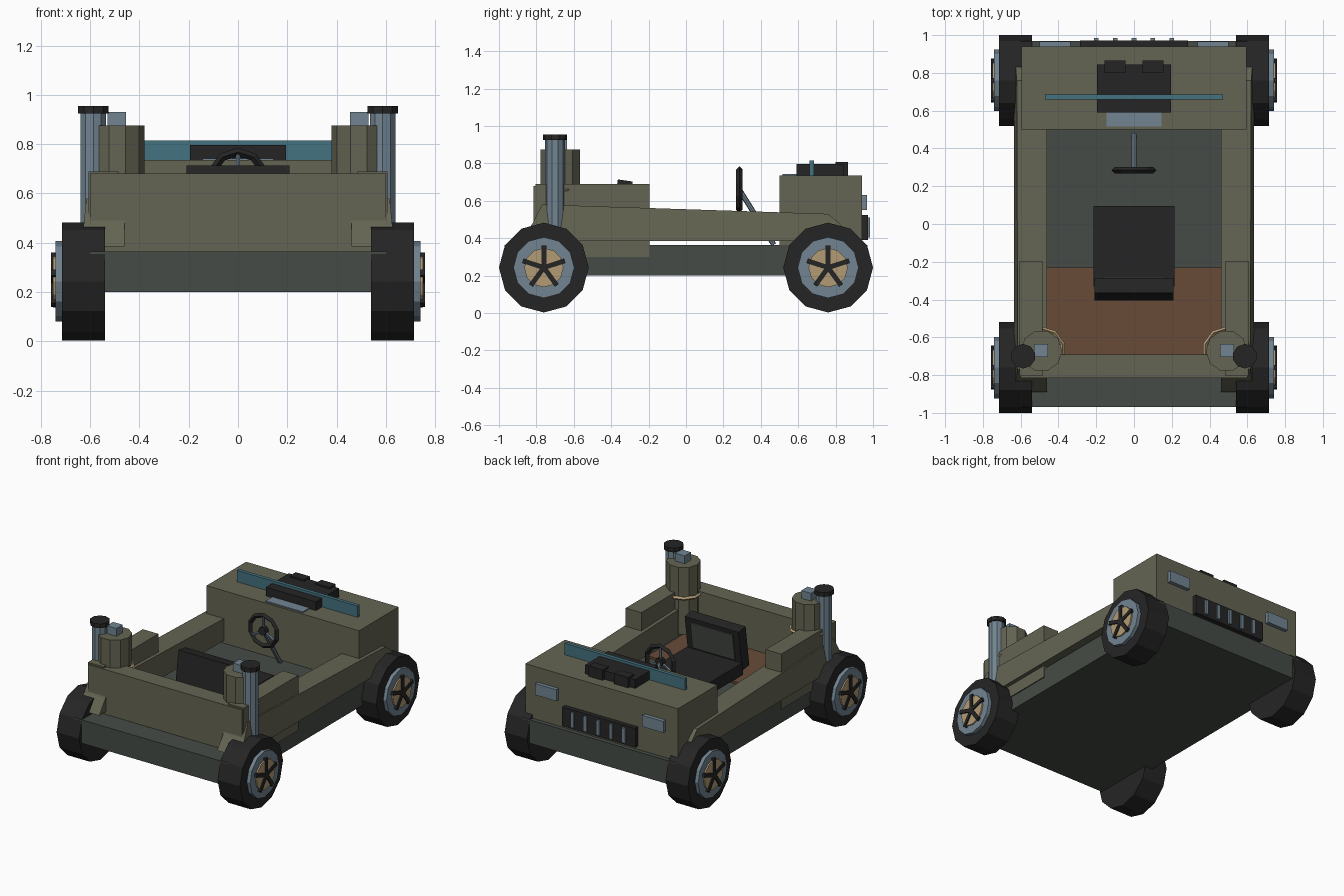
import bpy, bmesh, math
from mathutils import Matrix, Vector

if "Cube" in bpy.data.objects:
    bpy.data.objects.remove(bpy.data.objects["Cube"])


def mat(name, r, g, b):
    m = bpy.data.materials.new(name)
    lin = [((c / 255 + 0.055) / 1.055) ** 2.4 for c in (r, g, b)]
    m.diffuse_color = (*lin, 1)
    m.use_nodes = True
    m.node_tree.nodes["Principled BSDF"].inputs["Base Color"].default_value = m.diffuse_color
    return m


OLIVE = mat("olive", 100, 100, 83)
DARK = mat("dark green grey", 69, 75, 70)
BLACK = mat("black", 37, 37, 37)
STEEL = mat("blue steel", 113, 132, 145)
TAN = mat("tan", 178, 155, 117)
BROWN = mat("brown", 104, 75, 57)
TEAL = mat("teal", 68, 114, 128)


def finish(name, bm, m):
    bmesh.ops.recalc_face_normals(bm, faces=bm.faces[:])
    me = bpy.data.meshes.new(name)
    bm.to_mesh(me)
    bm.free()
    me.materials.append(m)
    ob = bpy.data.objects.new(name, me)
    bpy.context.collection.objects.link(ob)
    return ob


def box(name, m, x, y, z, rot=None):
    """Box from (min, max) ranges, optional rotation about its centre."""
    bm = bmesh.new()
    size = [b - a for a, b in (x, y, z)]
    mid = Vector([(a + b) / 2 for a, b in (x, y, z)])
    mx = Matrix.Translation(mid) @ (rot or Matrix()) @ Matrix.Diagonal((*size, 1))
    bmesh.ops.create_cube(bm, size=1, matrix=mx)
    return finish(name, bm, m)


def rod(name, m, p, q, r, n, turn=0.0, r2=None):
    """Cylinder from p to q."""
    p, q = Vector(p), Vector(q)
    d = q - p
    mx = (Matrix.Translation((p + q) / 2) @ d.to_track_quat('Z', 'Y').to_matrix().to_4x4()
          @ Matrix.Rotation(turn, 4, 'Z'))
    bm = bmesh.new()
    bmesh.ops.create_cone(bm, cap_ends=True, segments=n, radius1=r,
                          radius2=r if r2 is None else r2, depth=d.length, matrix=mx)
    return finish(name, bm, m)


def ring(name, m, centre, R, r, n, rot=None, turn=0.0):
    mx = Matrix.Translation(centre) @ (rot or Matrix())
    bm = bmesh.new()
    loops = []
    for i in range(n):
        a = 2 * math.pi * i / n + turn
        loops.append([bm.verts.new(mx @ Vector(((R + r * math.cos(t)) * math.cos(a),
                      (R + r * math.cos(t)) * math.sin(a), r * math.sin(t))))
                      for t in (0, math.pi / 2, math.pi, 3 * math.pi / 2)])
    for i in range(n):
        a, b = loops[i], loops[(i + 1) % n]
        for j in range(4):
            k = (j + 1) % 4
            bm.faces.new((a[j], b[j], b[k], a[k]))
    return finish(name, bm, m)


def side_panel(name, m, s):
    """Tapered side profile, slightly wider at the bottom."""
    prof = [(-0.89, 0.385), (-0.82, 0.48), (-0.77, 0.58), (0.76, 0.53), (0.82, 0.48), (0.88, 0.385)]
    bm = bmesh.new()
    inner = [bm.verts.new((s * 0.46, y, z)) for y, z in prof]
    outer = [bm.verts.new((s * (0.635 - 0.1 * (z - 0.385)), y, z)) for y, z in prof]
    bm.faces.new(inner)
    bm.faces.new(outer)
    for i in range(len(prof)):
        j = (i + 1) % len(prof)
        bm.faces.new((inner[i], inner[j], outer[j], outer[i]))
    return finish(name, bm, m)


# chassis, floor and body
box("chassis", DARK, (-0.6, 0.6), (-0.97, 0.97), (0.2, 0.365))
box("rear_floor", BROWN, (-0.46, 0.46), (-0.70, -0.23), (0.36, 0.38))
box("front_wall", OLIVE, (-0.6, 0.6), (-0.815, -0.69), (0.36, 0.68))
box("hood", OLIVE, (-0.595, 0.595), (0.50, 0.94), (0.36, 0.735))

# hood equipment
box("windscreen", TEAL, (-0.47, 0.47), (0.66, 0.685), (0.73, 0.815))
box("engine_block", BLACK, (-0.195, 0.195), (0.59, 0.845), (0.73, 0.797))
box("hood_plate", STEEL, (-0.145, 0.145), (0.515, 0.60), (0.73, 0.742))
for x in (-0.1, 0.1):
    box("engine_knob", BLACK, (x - 0.055, x + 0.055), (0.80, 0.865), (0.735, 0.808))

# grille and lamps
box("grille", BLACK, (-0.285, 0.285), (0.93, 0.972), (0.39, 0.525))
for i in range(-2, 3):
    box("grille_bar", STEEL, (i * 0.1 - 0.012, i * 0.1 + 0.012), (0.96, 0.985), (0.405, 0.51))

# seat
tilt = Matrix.Rotation(math.radians(-8), 4, 'X')
box("seat_cushion", BLACK, (-0.215, 0.215), (-0.33, 0.095), (0.39, 0.475))
box("seat_back", BLACK, (-0.21, 0.21), (-0.385, -0.305), (0.42, 0.71), tilt)
box("seat_pad", DARK, (-0.165, 0.165), (-0.31, -0.295), (0.485, 0.675), tilt)

# steering
upright = Matrix.Rotation(math.pi / 2, 4, 'X')
C = Vector((0, 0.285, 0.66))
ring("steering_wheel", BLACK, C, 0.108, 0.017, 10, upright, math.pi / 10)
rod("steering_column", STEEL, (0, 0.285, 0.66), (0, 0.47, 0.365), 0.014, 8)
rod("steering_hub", BLACK, (0, 0.268, 0.66), (0, 0.302, 0.66), 0.03, 8)
for a in (90, 210, 330):
    t = math.radians(a)
    rod("steering_spoke", STEEL, C, C + Vector((math.cos(t), 0, math.sin(t))) * 0.105, 0.009, 6)

# mirrored parts
for s, tag in ((-1, "left"), (1, "right")):
    def X(a, b):
        return tuple(sorted((s * a, s * b)))
    side_panel(tag + "_side_panel", OLIVE, s)
    box(tag + "_side_box", OLIVE, X(0.485, 0.607), (-0.805, -0.195), (0.30, 0.69))
    box(tag + "_headlight", STEEL, X(0.335, 0.50), (0.93, 0.967), (0.55, 0.63))

    # exhaust stack and tank
    rod(tag + "_stack", STEEL, (s * 0.587, -0.70, 0.46), (s * 0.587, -0.70, 0.93), 0.054, 10)
    rod(tag + "_stack_cap", BLACK, (s * 0.587, -0.70, 0.925), (s * 0.587, -0.70, 0.955), 0.065, 10)
    rod(tag + "_tank", OLIVE, (s * 0.49, -0.672, 0.40), (s * 0.49, -0.672, 0.875), 0.11, 10,
        math.pi / 10)
    ring(tag + "_tank_band", TAN, (s * 0.49, -0.672, 0.66), 0.118, 0.012, 10, None, math.pi / 10)
    box(tag + "_tank_valve", STEEL, X(0.455, 0.53), (-0.705, -0.635), (0.87, 0.93))

    # wheels
    for y, end in ((-0.76, "front"), (0.76, "rear")):
        n = f"{tag}_{end}_"
        z = 0.243
        rod(n + "tyre", BLACK, (s * 0.54, y, z), (s * 0.715, y, z), 0.24, 12)
        rod(n + "rim", STEEL, (s * 0.70, y, z), (s * 0.74, y, z), 0.163, 12)
        rod(n + "hub", TAN, (s * 0.72, y, z), (s * 0.75, y, z), 0.105, 12)
        for k in range(5):
            rot = Matrix.Rotation(2 * math.pi * k / 5, 4, 'X')
            sp = box(n + "spoke", BLACK, X(0.735, 0.758), (-0.013, 0.013), (0, 0.118))
            sp.data.transform(Matrix.Translation((0, y, z)) @ rot)
